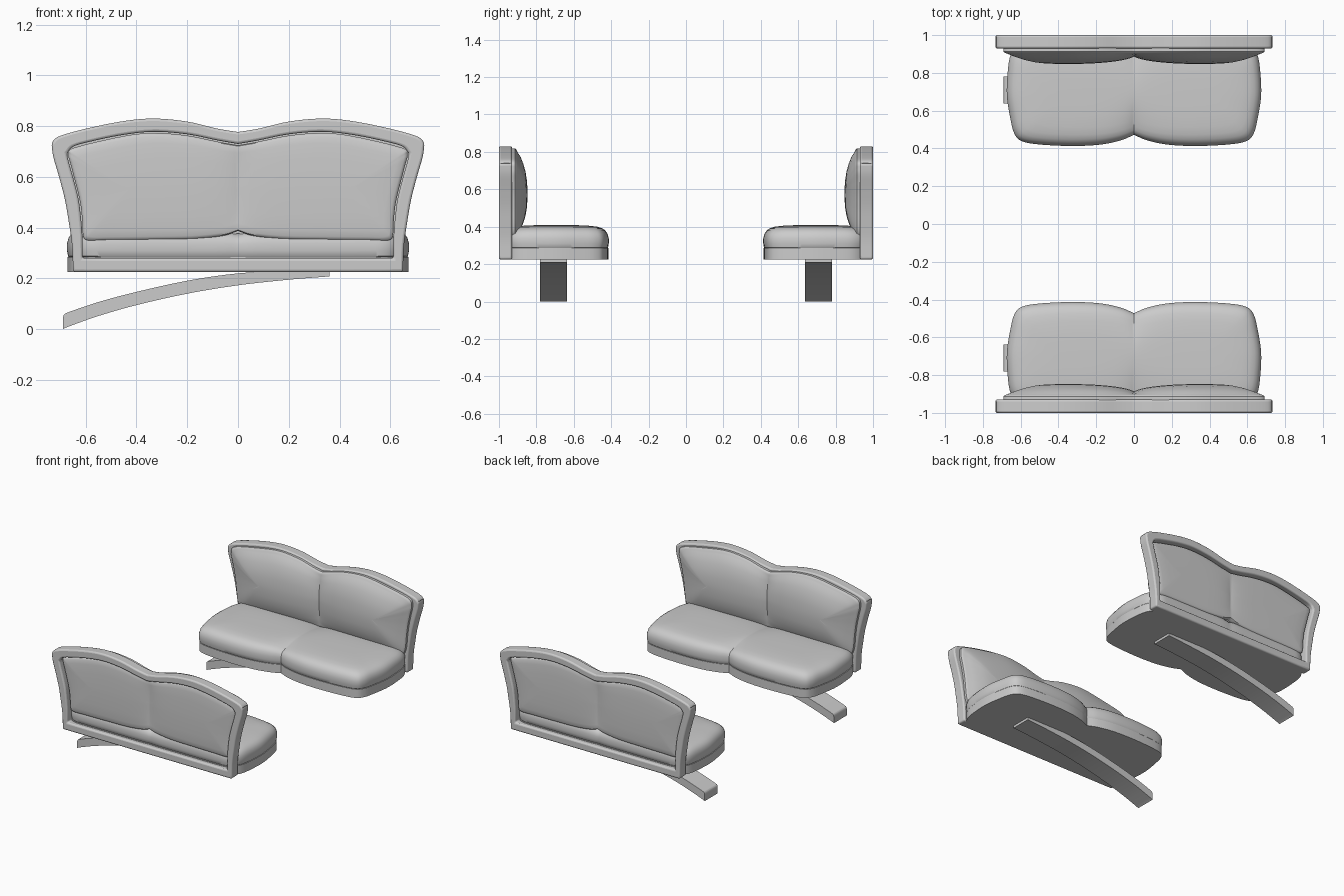
import bpy, bmesh, math
from mathutils import Vector

if "Cube" in bpy.data.objects:
    bpy.data.objects.remove(bpy.data.objects["Cube"])


def smooth(pts, n=8):
    """Catmull-Rom curve through 2D points, end points kept."""
    p = [Vector(q) for q in pts]
    p = [2 * p[0] - p[1]] + p + [2 * p[-1] - p[-2]]
    out = []
    for i in range(1, len(p) - 2):
        a, b, c, d = p[i - 1:i + 3]
        for k in range(n):
            t = k / n
            out.append(0.5 * (2 * b + (c - a) * t + (2 * a - 5 * b + 4 * c - d) * t * t
                              + (3 * b - a - 3 * c + d) * t ** 3))
    return out + [p[-2]]


def join(*segments):
    out = list(segments[0])
    for s in segments[1:]:
        out += s[1:]
    return out


def full_ring(half):
    """Mirror a half outline (x=0 .. x=0) into a closed ring."""
    return half + [Vector((-p.x, p.y)) for p in reversed(half[1:-1])]


def finish(name, bm, bevel=0, angle=35):
    bmesh.ops.recalc_face_normals(bm, faces=bm.faces)
    me = bpy.data.meshes.new(name)
    bm.to_mesh(me)
    bm.free()
    ob = bpy.data.objects.new(name, me)
    bpy.context.collection.objects.link(ob)
    bpy.ops.object.select_all(action='DESELECT')
    ob.select_set(True)
    bpy.context.view_layer.objects.active = ob
    bpy.ops.object.shade_smooth_by_angle(angle=math.radians(angle))
    if bevel:
        b = ob.modifiers.new("Bevel", 'BEVEL')
        b.width, b.segments, b.limit_method = bevel, 3, 'ANGLE'
        b.angle_limit = math.radians(50)
        b.use_clamp_overlap = False
    # second bench facing the first
    m = ob.modifiers.new("Mirror", 'MIRROR')
    m.use_axis = (False, True, False)
    return ob


def bridge(bm, r0, r1):
    n = len(r0)
    for i in range(n):
        bm.faces.new((r0[i], r0[(i + 1) % n], r1[(i + 1) % n], r1[i]))


def pillow(name, half, profile, place, crease=0.0, lobe=0.0, bevel=0):
    """Stack inset rings (inset, height, shaping weight) and zip both ends shut."""
    ring, m = full_ring(half), len(half) - 1
    hx = max(p.x for p in half)
    ys = [p.y for p in half]
    cy, hy = (max(ys) + min(ys)) / 2, (max(ys) - min(ys)) / 2
    bm, rings = bmesh.new(), []
    for d, h, w in profile:
        r = []
        for p in ring:
            x, y = p.x * (hx - d) / hx, cy + (p.y - cy) * (hy - d) / hy
            u = min(abs(x) / hx, 1)
            drop = crease * math.exp(-abs(x) / 0.06) + lobe * (1 - max(math.sin(math.pi * u), 0) ** 0.7)
            r.append(bm.verts.new(place(x, y, h - w * drop)))
        rings.append(r)
    for a, b in zip(rings, rings[1:]):
        bridge(bm, a, b)
    n = len(ring)
    for r in (rings[0], rings[-1]):
        for side in (lambda k: k, lambda k: (n - k) % n):
            for k in range(m // 2):
                q = [side(k), side(k + 1), side(m - k - 1), side(m - k)]
                q = list(dict.fromkeys(q))
                if len(q) > 2:
                    bm.faces.new([r[i] for i in q])
    return finish(name, bm, bevel)


flat = lambda x, y, h: (x, y, h)
upright = lambda x, z, h: (x, 0.94 - h, z)

# seat base and seat cushion share a lobed outline
outline = smooth([(0, .472), (.07, .443), (.18, .42), (.33, .413), (.5, .421), (.595, .439), (.634, .48),
                  (.655, .56), (.673, .68), (.669, .8), (.655, .89), (.62, .945), (.575, .968), (.5, .972),
                  (.33, .972), (.18, .972), (.07, .972), (0, .968)], 6)
pillow("seat_base", outline, [(.002, .225, 0), (.002, .285, 0)], flat)
pillow("seat_cushion", outline,
       [(.012, .28, 0), (.004, .288, 0), (0, .31, 0), (0, .338, .1), (.006, .362, .35), (.018, .38, .6),
        (.035, .392, .8), (.06, .4, .9), (.1, .405, .8), (.16, .408, .5), (.22, .409, .3), (.27, .409, .25)],
       flat, crease=.018, lobe=.006)

# back cushion, a double pillow bulging towards the sitter
back = smooth([(0, .378), (.06, .362), (.18, .35), (.33, .344), (.5, .338), (.6, .34), (.64, .38), (.655, .5),
               (.665, .57), (.68, .64), (.692, .705), (.668, .755), (.5, .793), (.33, .818), (.18, .806),
               (.06, .775), (0, .762)], 6)
pillow("back_cushion", back,
       [(.0, .002, 0), (0, .026, 0), (.006, .032, 0), (.014, .036, 0), (.024, .042, .15), (.045, .056, .4),
        (.08, .07, .7), (.12, .082, .9), (.17, .09, 1), (.225, .093, 1)],
       upright, crease=.014, lobe=.026)

# padded rear panel filling the frame opening
panel = smooth([(0, .387), (.06, .368), (.18, .355), (.33, .352), (.5, .35), (.59, .35), (.61, .37),
                (.614, .43), (.624, .51), (.657, .64), (.668, .69), (.643, .716), (.45, .761), (.33, .773),
                (.2, .763), (.08, .739), (0, .725)], 6)
pillow("rear_panel", panel,
       [(0, 0, 0), (0, -.024, 0), (.005, -.031, 0), (.014, -.035, -.2), (.04, -.038, -.5),
        (.1, -.041, -1), (.2, -.042, -1)],
       upright, crease=.012)

# back frame around the opening
outer = join(smooth([(0, .225), (.65, .225)], 8),
             smooth([(.65, .225), (.654, .33), (.668, .43), (.682, .51), (.705, .6), (.728, .68), (.735, .735)], 5),
             smooth([(.735, .735), (.705, .76), (.6, .79), (.45, .82), (.33, .83), (.2, .818), (.08, .79), (0, .777)], 6))
inner = join(smooth([(0, .28), (.613, .28)], 8),
             smooth([(.613, .28), (.613, .36), (.618, .43), (.628, .51), (.645, .58), (.662, .64), (.675, .69)], 5),
             smooth([(.675, .69), (.648, .72), (.57, .742), (.45, .766), (.33, .778), (.2, .768), (.08, .744), (0, .73)], 6))
bm = bmesh.new()
loops = [[bm.verts.new((p.x, y, p.y)) for p in full_ring(h)]
         for h, y in ((outer, .93), (outer, 1.0), (inner, 1.0), (inner, .93))]
for i in range(4):
    bridge(bm, loops[i], loops[(i + 1) % 4])
finish("back_frame", bm, .01)

# curved support arm under each seat
top = smooth([(-.69, .045), (-.685, .058), (-.665, .068), (-.55, .107), (-.4, .147), (-.2, .191), (0, .22),
              (.2, .23), (.36, .232)], 5)
bottom = smooth([(-.69, .0), (-.683, .004), (-.655, .015), (-.55, .052), (-.4, .095), (-.2, .14), (0, .173),
                 (.2, .195), (.36, .208)], 5)
bm = bmesh.new()
sections = [[bm.verts.new(c) for c in ((a.x, .637, a.y), (a.x, .78, a.y), (b.x, .78, b.y), (b.x, .637, b.y))]
            for a, b in zip(top, bottom)]
for a, b in zip(sections, sections[1:]):
    bridge(bm, a, b)
bm.faces.new(sections[0])
bm.faces.new(sections[-1])
finish("support_arm", bm)
